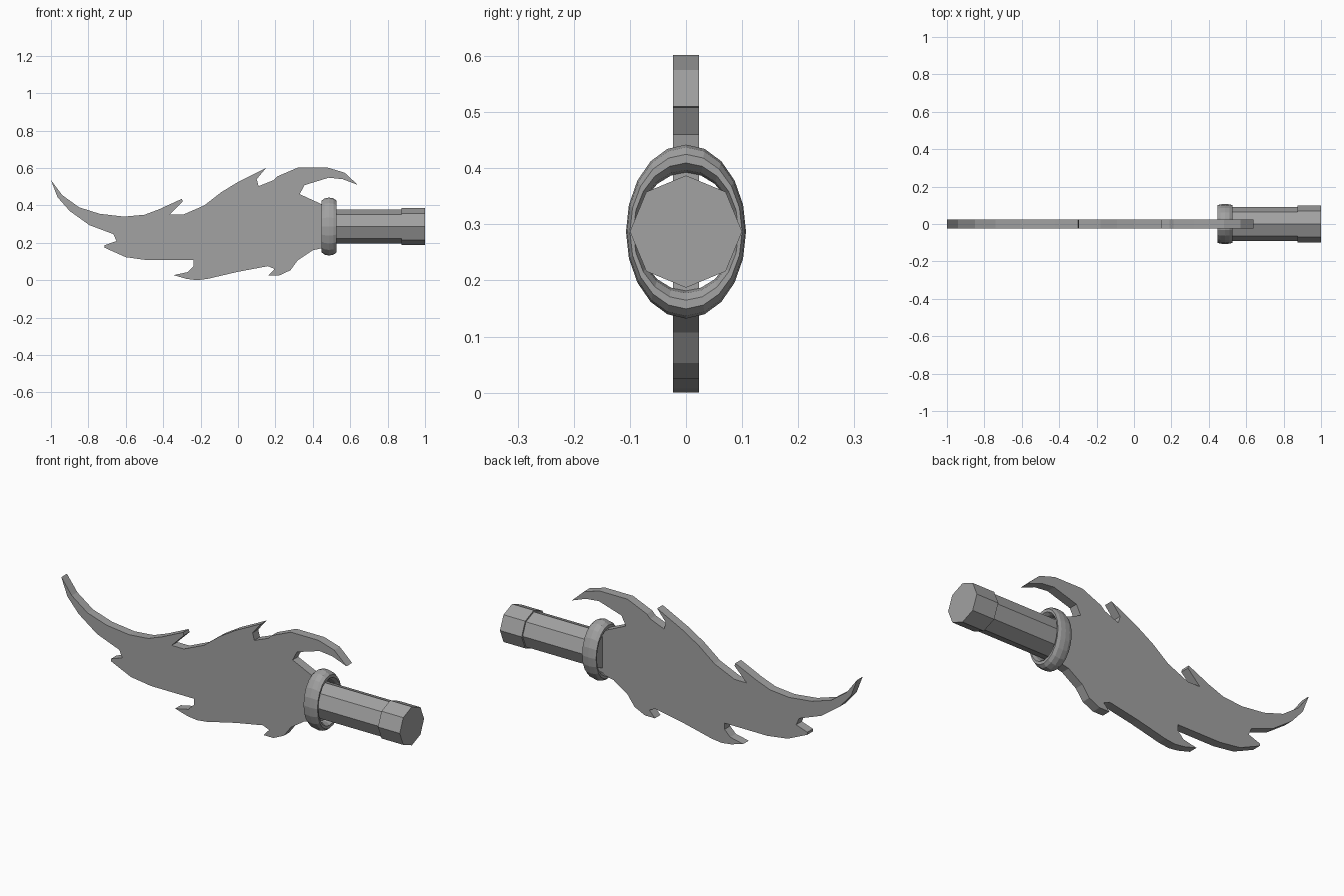
import bpy
import bmesh
from math import sin, cos, pi

AXIS_Z = 0.287

if "Cube" in bpy.data.objects:
    bpy.data.objects.remove(bpy.data.objects["Cube"], do_unlink=True)

# Single plain metal colour
grey = bpy.data.materials.new("plain_grey")
grey.use_nodes = True
grey.diffuse_color = (0.36, 0.36, 0.36, 1)
for node in grey.node_tree.nodes:
    if node.type == "BSDF_PRINCIPLED":
        node.inputs["Base Color"].default_value = grey.diffuse_color


def finish(name, bm):
    """Turn a bmesh into a flat-shaded object with outward normals."""
    bmesh.ops.recalc_face_normals(bm, faces=bm.faces[:])
    mesh = bpy.data.meshes.new(name)
    bm.to_mesh(mesh)
    bm.free()
    mesh.materials.append(grey)
    obj = bpy.data.objects.new(name, mesh)
    bpy.context.collection.objects.link(obj)
    return obj


def slab(name, outline, thickness):
    """Extrude an (x, z) outline along y, centred on y = 0."""
    bm = bmesh.new()
    face = bm.faces.new([bm.verts.new((x, -thickness / 2, z)) for x, z in outline])
    result = bmesh.ops.extrude_face_region(bm, geom=[face], use_keep_orig=True)
    moved = [v for v in result["geom"] if isinstance(v, bmesh.types.BMVert)]
    bmesh.ops.translate(bm, verts=moved, vec=(0, thickness, 0))
    return finish(name, bm)


def lathe(name, profile, sides):
    """Revolve (x, radius) steps about the handle axis and cap both ends."""
    bm = bmesh.new()
    rings = []
    for x, radius in profile:
        angles = [2 * pi * i / sides for i in range(sides)]
        rings.append([bm.verts.new((x, radius * cos(a), AXIS_Z + radius * sin(a)))
                      for a in angles])
    for near, far in zip(rings, rings[1:]):
        for i in range(sides):
            j = (i + 1) % sides
            bm.faces.new((near[i], near[j], far[j], far[i]))
    bm.faces.new(rings[0])
    bm.faces.new(rings[-1])
    return finish(name, bm)


def oval_ring(name, x, radii, tube, half_width, around, section):
    """Closed oval collar with a rounded cross-section."""
    bm = bmesh.new()
    grid = []
    for i in range(around):
        u = 2 * pi * i / around
        loop = []
        for k in range(section):
            v = 2 * pi * k / section
            y = (radii[0] + tube[0] * cos(v)) * cos(u)
            z = (radii[1] + tube[1] * cos(v)) * sin(u)
            loop.append(bm.verts.new((x + half_width * sin(v), y, AXIS_Z + z)))
        grid.append(loop)
    for i in range(around):
        a, b = grid[i], grid[(i + 1) % around]
        for k in range(section):
            m = (k + 1) % section
            bm.faces.new((a[k], a[m], b[m], b[k]))
    return finish(name, bm)


# Flame-shaped blade: upper edge from the tip to the hooked barb
upper_edge = [
    (-1, .535), (-.94, .455), (-.85, .39), (-.74, .355), (-.61, .34),
    (-.5, .35), (-.42, .38), (-.3, .435), (-.295, .42), (-.365, .35),
    (-.295, .35), (-.18, .4), (-.09, .47), (0, .525), (.15, .6),
    (.1, .54), (.11, .503), (.19, .535), (.21, .555), (.32, .602),
    (.48, .602), (.57, .575), (.64, .51), (.56, .54), (.485, .548),
    (.355, .508), (.33, .46), (.45, .405), (.49, .395),
]
# Lower edge from the collar back towards the tip
lower_edge = [
    (.49, .18), (.4, .16), (.32, .107), (.28, .053), (.22, .025),
    (.163, .025), (.195, .06), (.16, .075), (0, .045), (-.163, .007),
    (-.22, 0), (-.275, .007), (-.345, .027), (-.27, .043), (-.238, .075),
    (-.238, .107), (-.366, .107), (-.484, .107), (-.6, .123),
    (-.714, .174), (-.714, .187), (-.65, .209), (-.666, .246),
    (-.794, .294), (-.9, .37), (-.965, .444),
]
slab("blade", upper_edge + lower_edge, 0.046)

# Collar between the blade and the grip
oval_ring("collar", 0.487, radii=(0.097, 0.13), tube=(0.01, 0.025),
          half_width=0.042, around=20, section=10)

# Eight-sided grip and its wider pommel
lathe("grip", [(0.465, 0.092), (0.88, 0.092)], 8)
lathe("pommel", [(0.875, 0.1), (1, 0.1)], 8)
